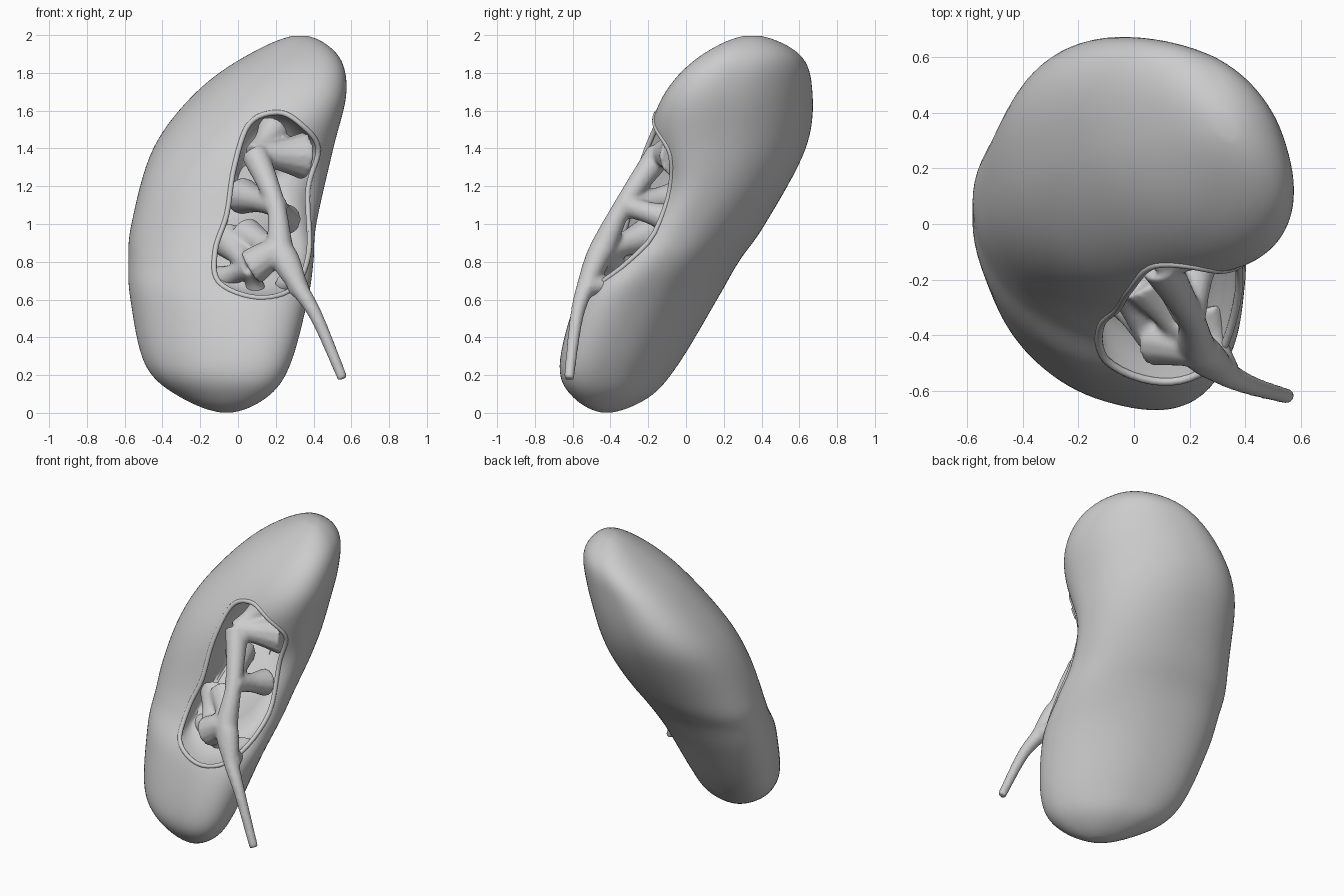
import bpy, bmesh, math
from mathutils import Vector
from mathutils.bvhtree import BVHTree

if "Cube" in bpy.data.objects:
    bpy.data.objects.remove(bpy.data.objects["Cube"])


def smooth_path(pts, n, closed=False):
    """Catmull-Rom resampling of tuples of any size."""
    m, out = len(pts), []
    at = (lambda i: pts[i % m]) if closed else (lambda i: pts[min(max(i, 0), m - 1)])
    for i in range(m if closed else m - 1):
        for k in range(n):
            t = k / n
            out.append(tuple(
                0.5 * (2 * b + (c - a) * t + (2 * a - 5 * b + 4 * c - d) * t * t
                       + (3 * b - a - 3 * c + d) * t ** 3)
                for a, b, c, d in zip(at(i - 1), at(i), at(i + 1), at(i + 2))))
    if not closed:
        out.append(tuple(pts[-1]))
    return out


def link(name, data):
    ob = bpy.data.objects.new(name, data)
    bpy.context.collection.objects.link(ob)
    return ob


def loft(name, rings):
    bm = bmesh.new()
    rows = [[bm.verts.new(p) for p in r] for r in rings]
    n = len(rows[0])
    for a, b in zip(rows, rows[1:]):
        for i in range(n):
            j = (i + 1) % n
            bm.faces.new((a[i], a[j], b[j], b[i]))
    bm.faces.new(rows[0][::-1])
    bm.faces.new(rows[-1])
    bmesh.ops.recalc_face_normals(bm, faces=bm.faces)
    me = bpy.data.meshes.new(name)
    bm.to_mesh(me)
    bm.free()
    return link(name, me)


def bake(ob):
    """Replace an object by its evaluated mesh."""
    dg = bpy.context.evaluated_depsgraph_get()
    dg.update()
    me = bpy.data.meshes.new_from_object(ob.evaluated_get(dg))
    name = ob.name
    bpy.data.objects.remove(ob)
    return link(name, me)


def tubes(name, paths, closed=False):
    """Round tubes through (x, y, z, radius) points."""
    cu = bpy.data.curves.new(name, 'CURVE')
    cu.dimensions = '3D'
    cu.bevel_depth = 1
    cu.bevel_resolution = 4
    cu.use_fill_caps = True
    for path in paths:
        sp = cu.splines.new('POLY')
        sp.points.add(len(path) - 1)
        sp.use_cyclic_u = closed
        for p, (x, y, z, r) in zip(sp.points, path):
            p.co = (x, y, z, 1)
            p.radius = r
    return bake(link(name, cu))


def shade(ob, angle):
    bpy.ops.object.select_all(action='DESELECT')
    ob.select_set(True)
    bpy.context.view_layer.objects.active = ob
    bpy.ops.object.shade_smooth_by_angle(angle=math.radians(angle))


def power(v):
    return math.copysign(abs(v) ** .93, v)


def bump(v, centre, width):
    return math.exp(-((v - centre) / width) ** 2)


def mirrored(s):
    """Slice turned through the pole, so the ends come out round."""
    return (s[0], s[2], s[1], s[4], s[3])


# kidney body: skewed oval slices (z, x min, x max, y min, y max)
slices = [
    (0, -.06, -.06, -.42, -.42), (.08, -.3, .15, -.595, -.2),
    (.25, -.49, .275, -.67, -.045), (.6, -.57, .37, -.58, .165),
    (.8, -.58, .4, -.43, .28), (1, -.565, .415, -.33, .42),
    (1.4, -.45, .505, -.235, .635), (1.7, -.22, .575, -.11, .67),
    (1.9, .06, .525, .09, .6), (2, .33, .33, .35, .35)]
rows = smooth_path([mirrored(slices[1])] + slices + [mirrored(slices[-2])], 8)[9:-9]
rings = []
for z, x0, x1, y0, y1 in rows:
    ring = []
    skew = math.asin(-.46 + .3 * bump(z, 1.15, .4))
    for i in range(80):
        t = 2 * math.pi * i / 80
        x = (x0 + x1) / 2 + (x1 - x0) / 2 * power(math.cos(t))
        s = power(math.sin(t + skew))
        y = (y0 + y1) / 2 + (y1 - y0) / 2 * s
        if s < 0:  # dent on the inner edge
            y -= .12 * s * bump(x, .36, .2) * bump(z, 1.2, .22)
        ring.append((x, y, z))
    rings.append(ring)
body = loft("kidney_body", rings)
even = body.modifiers.new("even", 'SMOOTH')
even.factor = .5
even.iterations = 4
body = bake(body)

# outline of the opening, projected on the front surface
outline = [(.21, 1.59), (.33, 1.53), (.425, 1.4), (.37, 1.18), (.375, .85), (.29, .66),
           (.1, .61), (-.1, .69), (-.12, .86), (-.06, 1.05), (-.02, 1.3), (.06, 1.53)]
bm = bmesh.new()
bm.from_mesh(body.data)
tree = BVHTree.FromBMesh(bm)
bm.free()
hits = [tree.ray_cast(Vector((x, -3, z)), Vector((0, 1, 0)))[0]
        for x, z in smooth_path(outline, 6, True)]
rim = [h for h in hits if h]
mid = sum(rim, Vector()) / len(rim)


def inner_ring(t, dy):
    """Rim moved inwards: it narrows and drifts away from the thin edge."""
    k = 1 - .55 * t ** 2.5
    return [(mid.x + (p.x - mid.x) * k - .09 * t,
             p.y + (mid.y + (p.z - mid.z) * .5 - p.y) * (1 - k) + dy,
             mid.z + (p.z - mid.z) * k) for p in rim]


# hollow inside the opening
cutter = loft("hollow_cutter", [inner_ring(0, -.4), inner_ring(0, -.05)] + [
    inner_ring(i / 6, .3 * math.sin(i / 6 * math.pi / 2)) for i in range(1, 7)])
cutter.hide_render = True
mod = body.modifiers.new("hollow", 'BOOLEAN')
mod.object = cutter
mod.operation = 'DIFFERENCE'
mod.solver = 'EXACT'
body = bake(body)
bpy.data.objects.remove(cutter)
shade(body, 40)

# raised lip round the opening
lip = tubes("opening_lip", [[(p.x, p.y + .006, p.z, .014) for p in rim]], True)
shade(lip, 60)

# ureter running up into the upper trunk, and the lower pelvis
trunk = [(.555, -.62, .18, .028), (.42, -.58, .5, .036), (.32, -.53, .67, .05),
         (.23, -.45, .85, .07), (.2, -.33, 1.1, .052), (.09, -.14, 1.37, .075)]
hub = (.07, -.41, .77, .1)
stems = trunk + [hub]
# cups: stem they leave from, then end point and radius
cups = [(6, -.1, -.22, .7, .08), (6, .1, -.3, .62, .07), (2, .26, -.3, .68, .07),
        (6, -.06, -.16, .92, .1), (3, .04, -.2, .94, .1), (4, .02, 0, 1.15, .1),
        (4, .25, -.06, 1.02, .09), (5, .35, -.02, 1.36, .13), (5, .19, .02, 1.5, .09)]
paths = [smooth_path(trunk, 8), smooth_path([trunk[2], trunk[3], hub], 8)]
for i, *end in cups:
    start = stems[i][:3] + (.06,)
    neck = tuple((a + b) / 2 for a, b in zip(start[:3], end)) + (end[3] * .65,)
    paths.append(smooth_path([start, neck, tuple(end)], 6))
pelvis = tubes("ureter_and_pelvis", paths)
rm = pelvis.modifiers.new("fuse", 'REMESH')
rm.mode = 'VOXEL'
rm.voxel_size = .011
sm = pelvis.modifiers.new("soften", 'SMOOTH')
sm.factor = .5
sm.iterations = 8
pelvis = bake(pelvis)
shade(pelvis, 60)
